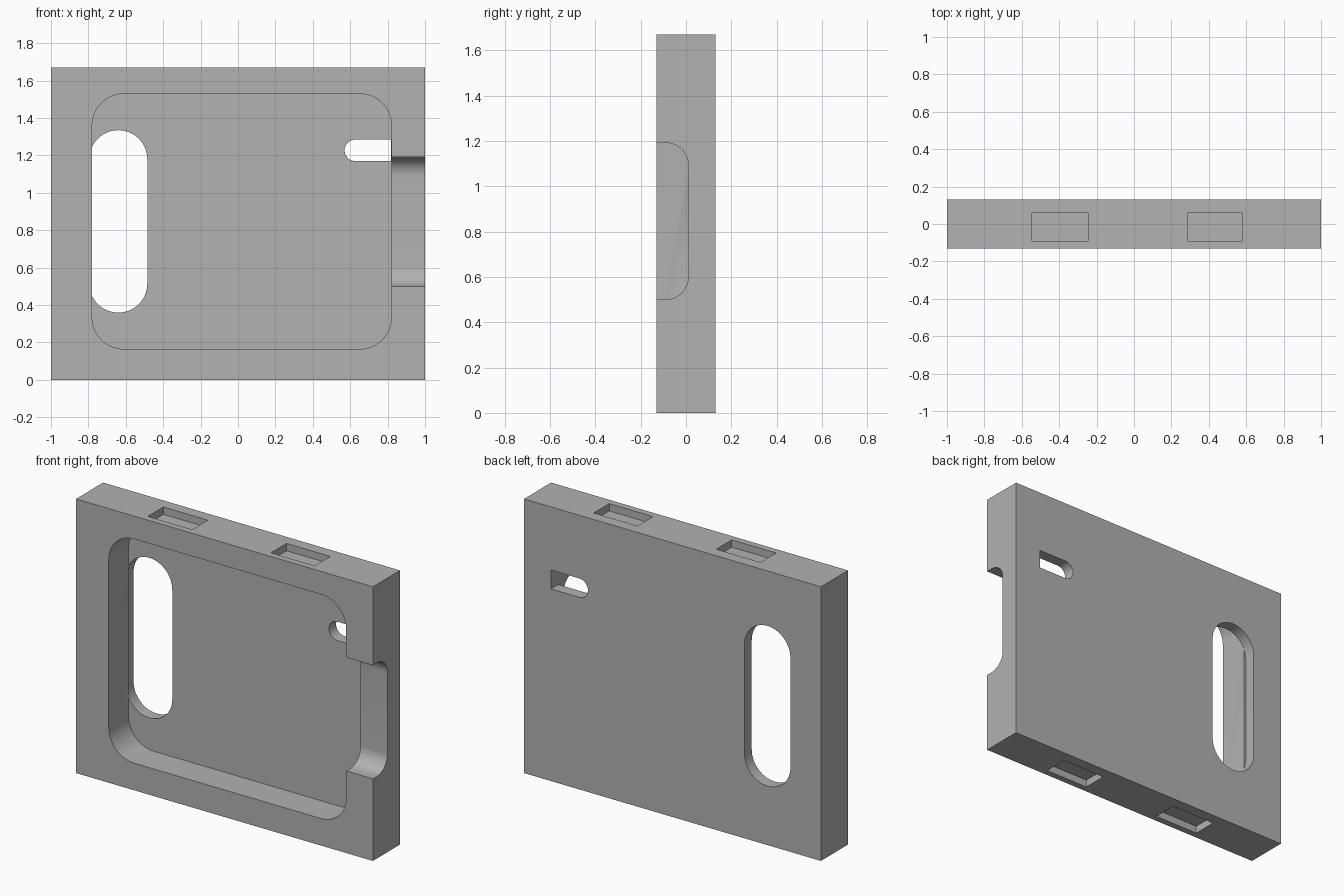
import bpy
import bmesh
from math import cos, sin, pi, radians

if "Cube" in bpy.data.objects:
    bpy.data.objects.remove(bpy.data.objects["Cube"], do_unlink=True)

WIDTH, DEPTH, HEIGHT = 2.0, 0.26, 1.67
FLOOR_Y = 0.06      # pocket floor
STEPS = 14          # segments per rounded corner

grey = bpy.data.materials.new("plain_grey")
grey.use_nodes = True
grey.diffuse_color = (0.445, 0.445, 0.445, 1)
grey.node_tree.nodes["Principled BSDF"].inputs["Base Color"].default_value = grey.diffuse_color


def rounded_outline(u0, u1, v0, v1, radii):
    """Rectangle outline; radii run from top right counter-clockwise."""
    corners = [(u1, v1, -1, -1), (u0, v1, 1, -1), (u0, v0, 1, 1), (u1, v0, -1, 1)]
    points = []
    for i, ((u, v, su, sv), r) in enumerate(zip(corners, radii)):
        if r == 0:
            points.append((u, v))
            continue
        for k in range(STEPS + 1):
            a = (i + k / STEPS) * pi / 2
            points.append((u + su * r + r * cos(a), v + sv * r + r * sin(a)))
    return points


def prism(name, outline, axis, start, end):
    """Extrude an outline along x, y or z."""
    def place(u, v, w):
        return {"x": (w, u, v), "y": (u, w, v), "z": (u, v, w)}[axis]
    bm = bmesh.new()
    rings = [[bm.verts.new(place(u, v, w)) for u, v in outline] for w in (start, end)]
    for ring in rings:
        bm.faces.new(ring)
    n = len(outline)
    for i in range(n):
        j = (i + 1) % n
        bm.faces.new((rings[0][i], rings[0][j], rings[1][j], rings[1][i]))
    bmesh.ops.recalc_face_normals(bm, faces=bm.faces)
    mesh = bpy.data.meshes.new(name)
    bm.to_mesh(mesh)
    bm.free()
    mesh.materials.append(grey)
    obj = bpy.data.objects.new(name, mesh)
    bpy.context.collection.objects.link(obj)
    return obj


def block(name, u0, u1, v0, v1, axis, start, end, radii=(0, 0, 0, 0)):
    return prism(name, rounded_outline(u0, u1, v0, v1, radii), axis, start, end)


# Main slab
case = block("case", -WIDTH / 2, WIDTH / 2, 0, HEIGHT, "y", -DEPTH / 2, DEPTH / 2)

# Front pocket, side notch and the two slots through the back
cutters = [
    block("pocket_cutter", -0.78, 0.82, 0.165, 1.53, "y", -0.3, FLOOR_Y, (0.17,) * 4),
    block("notch_cutter", -0.3, 0.01, 0.5, 1.192, "x", 0.7, 1.2, (0.1, 0, 0, 0.1)),
    block("long_slot_cutter", -0.795, -0.485, 0.36, 1.335, "y", FLOOR_Y - 0.001, 0.3, (0.1549,) * 4),
    block("small_slot_cutter", 0.57, 0.819, 1.17, 1.285, "y", 0.03, 0.3, (0, 0.0574, 0.0574, 0)),
]

# Shallow rectangular recesses in the top and bottom edges
RECESS = 0.045
for x0, x1 in ((-0.545, -0.245), (0.285, 0.58)):
    for label, start, end in (("top", HEIGHT - RECESS, HEIGHT + 0.1), ("bottom", -0.1, RECESS)):
        cutters.append(block(label + "_recess_cutter", x0, x1, -0.09, FLOOR_Y, "z", start, end))

bpy.ops.object.select_all(action="DESELECT")
case.select_set(True)
bpy.context.view_layer.objects.active = case
for cutter in cutters:
    cutter.hide_render = True
    mod = case.modifiers.new(cutter.name, "BOOLEAN")
    mod.operation = "DIFFERENCE"
    mod.solver = "EXACT"
    mod.object = cutter
    bpy.ops.object.modifier_apply(modifier=mod.name)
    bpy.data.objects.remove(cutter, do_unlink=True)

bpy.ops.object.shade_smooth_by_angle(angle=radians(30))
